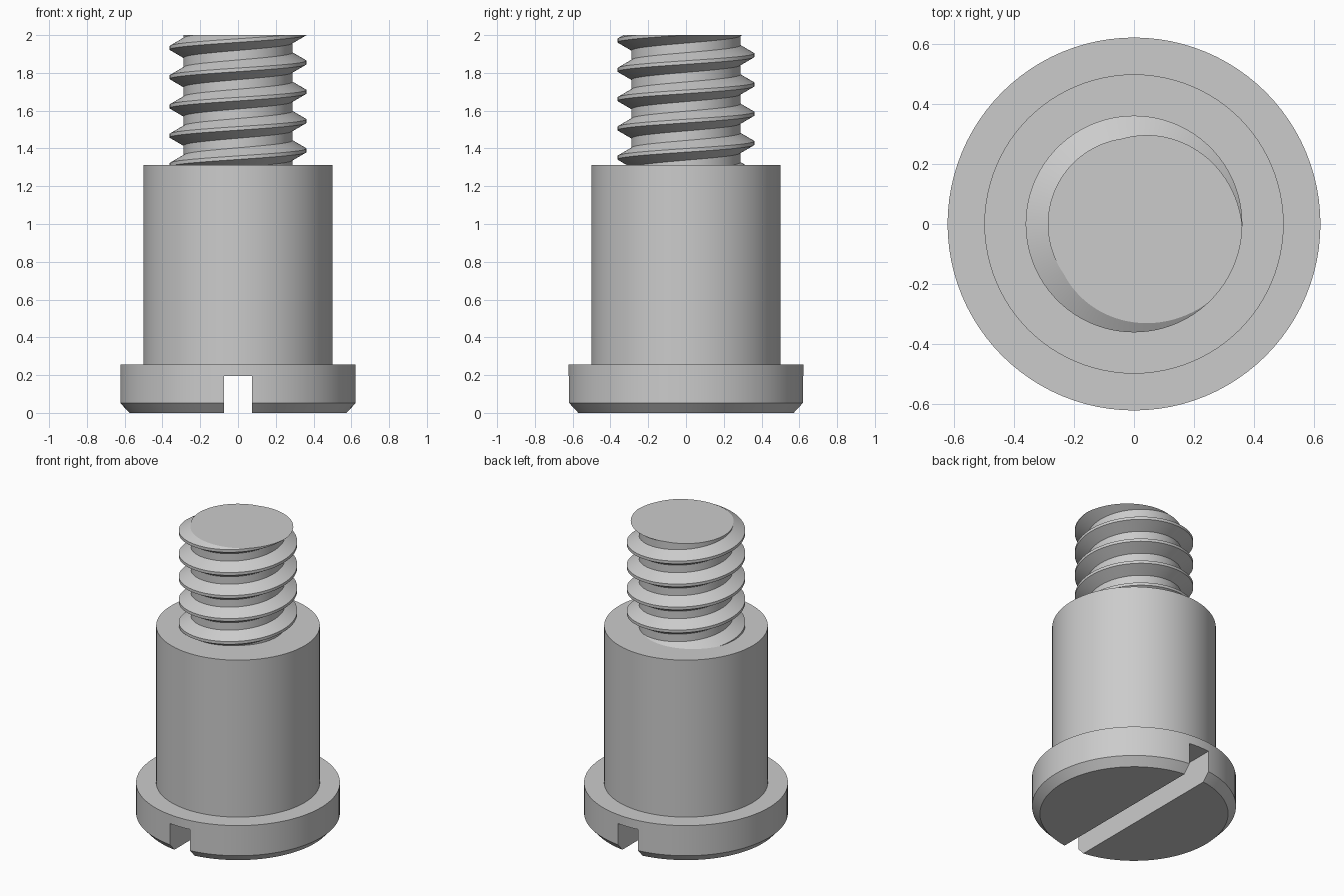
import bpy, bmesh, math

cube = bpy.data.objects.get("Cube")
if cube:
    bpy.data.objects.remove(cube, do_unlink=True)

SEGMENTS = 96
HEAD_TOP, SHOULDER_TOP, TOP = 0.255, 1.313, 2.0
PITCH, CREST_R, ROOT_R = 0.155, 0.362, 0.288

# Single plain metal colour
steel = bpy.data.materials.new("grey steel")
steel.use_nodes = True
GREY = (0.6, 0.6, 0.6, 1)
steel.diffuse_color = GREY
steel.node_tree.nodes["Principled BSDF"].inputs["Base Color"].default_value = GREY


def make_object(name, bm):
    bmesh.ops.recalc_face_normals(bm, faces=bm.faces)
    mesh = bpy.data.meshes.new(name)
    bm.to_mesh(mesh)
    bm.free()
    obj = bpy.data.objects.new(name, mesh)
    bpy.context.collection.objects.link(obj)
    mesh.materials.append(steel)
    return obj


def activate(obj):
    bpy.ops.object.select_all(action='DESELECT')
    obj.select_set(True)
    bpy.context.view_layer.objects.active = obj


def smooth(obj):
    activate(obj)
    bpy.ops.object.shade_smooth_by_angle(angle=math.radians(25))


def lathe(name, profile):
    """Revolve (radius, height) points about z and cap both ends."""
    bm = bmesh.new()
    rings = []
    for r, z in profile:
        rings.append([bm.verts.new((r * math.cos(a), r * math.sin(a), z))
                      for a in (math.tau * i / SEGMENTS for i in range(SEGMENTS))])
    for low, high in zip(rings, rings[1:]):
        for i in range(SEGMENTS):
            j = (i + 1) % SEGMENTS
            bm.faces.new((low[i], low[j], high[j], high[i]))
    bm.faces.new(rings[0])
    bm.faces.new(rings[-1])
    return make_object(name, bm)


# Chamfered head and plain shoulder in one turned piece
body = lathe("head_and_shoulder", [
    (0.575, 0), (0.623, 0.052), (0.623, HEAD_TOP),
    (0.5, HEAD_TOP), (0.5, SHOULDER_TOP)])

# Screwdriver slot across the underside of the head
bm = bmesh.new()
bmesh.ops.create_cube(bm, size=1)
bmesh.ops.scale(bm, vec=(0.15, 2, 0.39), verts=bm.verts)
cutter = make_object("slot_cutter", bm)
cutter.hide_render = True
slot = body.modifiers.new("slot", 'BOOLEAN')
slot.operation = 'DIFFERENCE'
slot.solver = 'EXACT'
slot.object = cutter
activate(body)
bpy.ops.object.modifier_apply(modifier=slot.name)
bpy.data.objects.remove(cutter, do_unlink=True)
smooth(body)

# Right-handed thread: one pitch of profile swept along a helix
flat = 0.0095
flank = flat + (CREST_R - ROOT_R) * math.tan(math.radians(30))
tooth = [(CREST_R, -flat), (CREST_R, flat), (ROOT_R, flank),
         (ROOT_R, PITCH - flank), (CREST_R, PITCH - flat)]
bm = bmesh.new()
start_z = 1.39 - 2 * PITCH
previous = None
for i in range(7 * SEGMENTS + 1):
    a = math.tau * i / SEGMENTS
    rise = start_z + PITCH * i / SEGMENTS
    row = [bm.verts.new((r * math.cos(a), r * math.sin(a), rise + z)) for r, z in tooth]
    if previous:
        for k in range(len(tooth) - 1):
            bm.faces.new((previous[k], row[k], row[k + 1], previous[k + 1]))
    previous = row
bmesh.ops.remove_doubles(bm, verts=bm.verts, dist=1e-5)

# Trim the thread flat at the tip and just inside the shoulder, then cap it
for z, direction in ((TOP, 1), (SHOULDER_TOP - 0.01, -1)):
    bmesh.ops.bisect_plane(bm, geom=bm.verts[:] + bm.edges[:] + bm.faces[:],
                           dist=1e-6, plane_co=(0, 0, z),
                           plane_no=(0, 0, direction), clear_outer=True)
    rim = [e for e in bm.edges if e.is_boundary
           and all(abs(v.co.z - z) < 1e-4 for v in e.verts)]
    bmesh.ops.edgeloop_fill(bm, edges=rim)
thread = make_object("threaded_end", bm)
smooth(thread)
